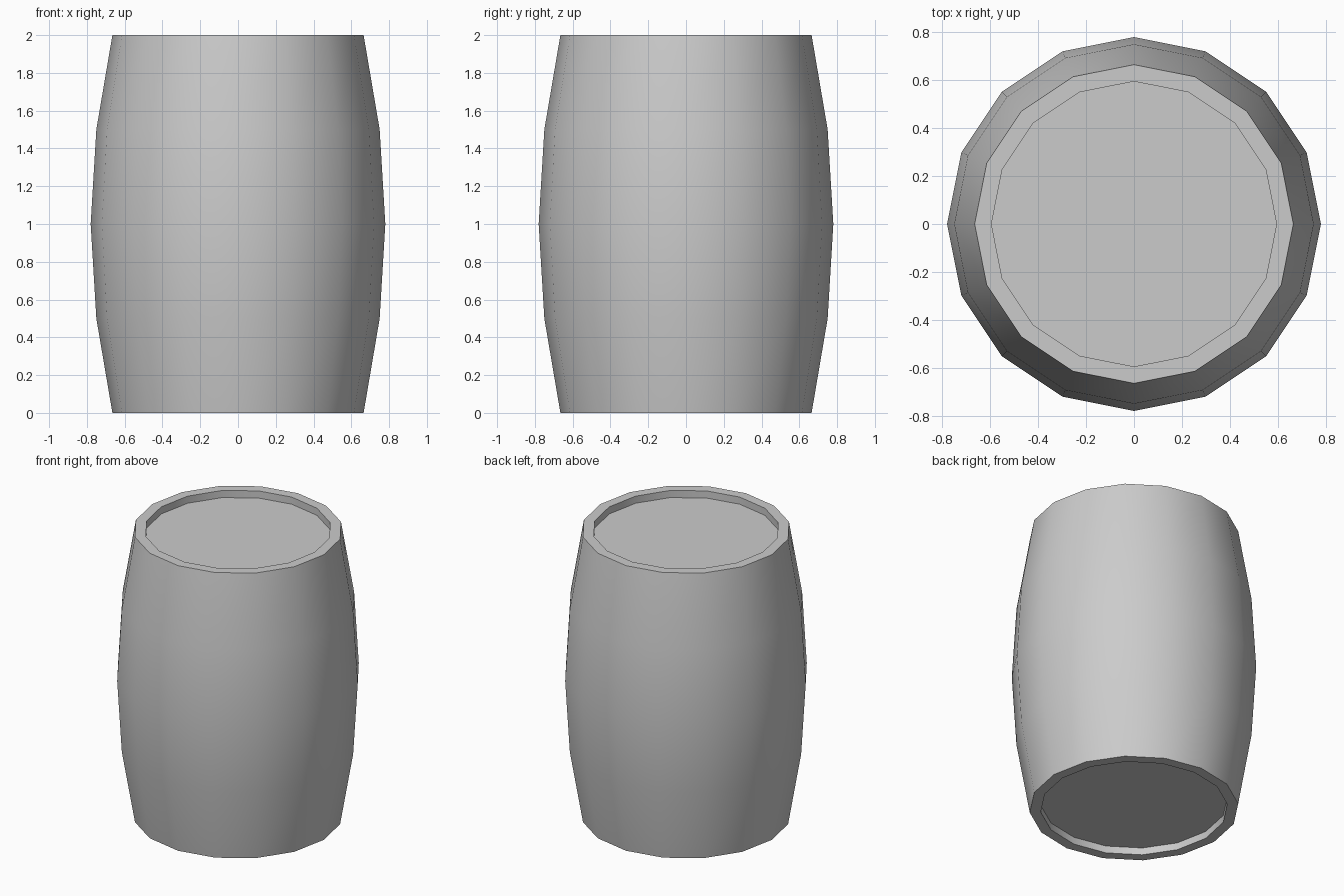
import bpy, bmesh, math

if "Cube" in bpy.data.objects:
    bpy.data.objects.remove(bpy.data.objects["Cube"])

SIDES = 16
# Outline (radius, z): lower recess, bulging wall, upper recess
PROFILE = [(0.595, 0.05), (0.595, 0.0), (0.665, 0.0), (0.75, 0.5), (0.78, 1.0),
           (0.75, 1.5), (0.665, 2.0), (0.595, 2.0), (0.595, 1.95)]


def ring(bm, radius, z):
    return [bm.verts.new((radius * math.cos(2 * math.pi * i / SIDES),
                          radius * math.sin(2 * math.pi * i / SIDES), z))
            for i in range(SIDES)]


bm = bmesh.new()
rings = [ring(bm, r, z) for r, z in PROFILE]

# Barrel wall, rims and recess walls
for lower, upper in zip(rings, rings[1:]):
    for i in range(SIDES):
        j = (i + 1) % SIDES
        bm.faces.new((lower[i], lower[j], upper[j], upper[i]))

# Recessed heads at both ends
bm.faces.new(rings[0][::-1])
bm.faces.new(rings[-1])

mesh = bpy.data.meshes.new("barrel")
bm.to_mesh(mesh)
bm.free()
barrel = bpy.data.objects.new("barrel", mesh)
bpy.context.collection.objects.link(barrel)

# Smooth wall with crisp rims
bpy.context.view_layer.objects.active = barrel
barrel.select_set(True)
bpy.ops.object.shade_smooth_by_angle(angle=math.radians(35))
